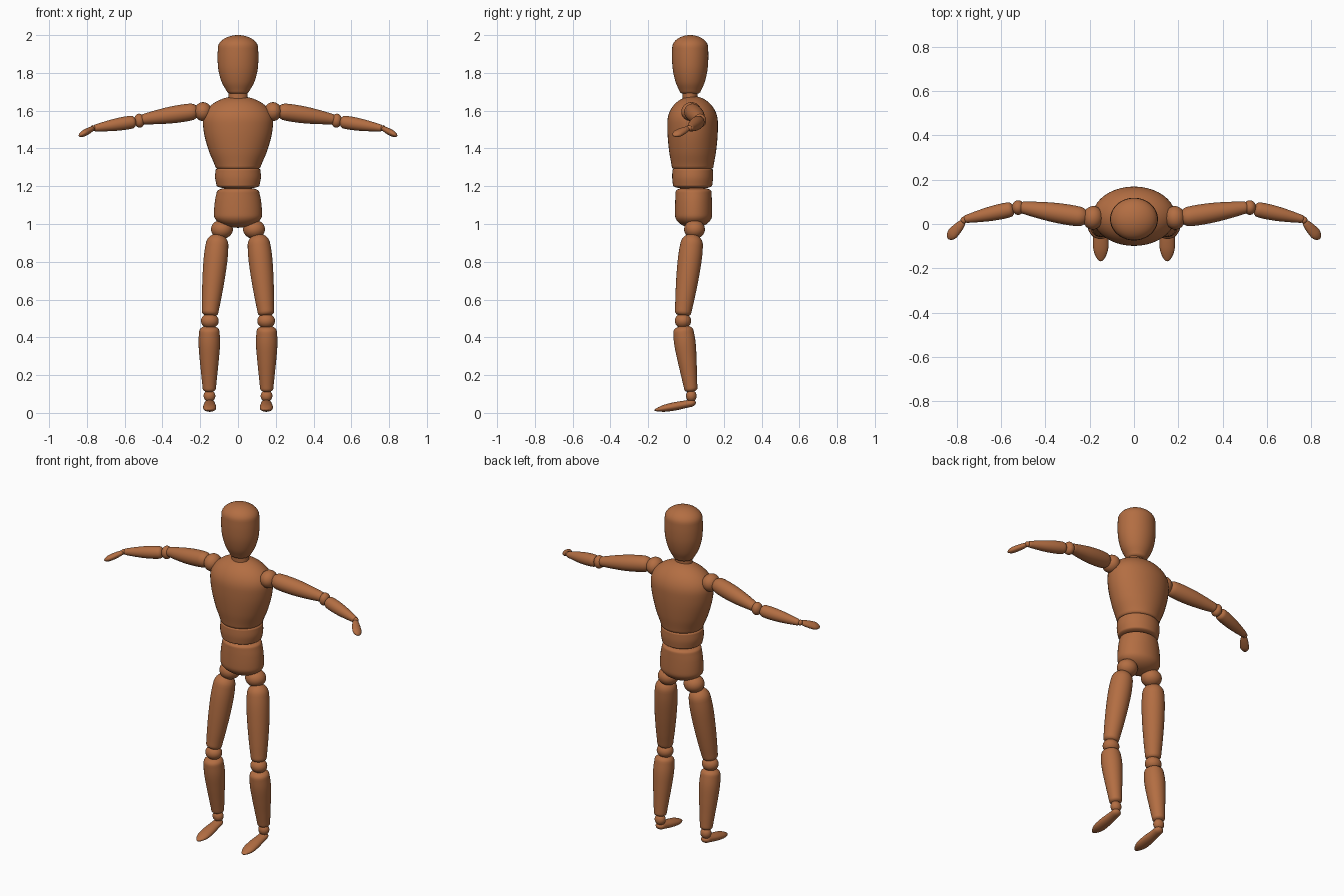
import bpy
import math
from mathutils import Vector

wood = bpy.data.materials.new("warm brown wood")
wood.diffuse_color = (0.45, 0.155, 0.055, 1)


def finish(name, verts, faces):
    mesh = bpy.data.meshes.new(name)
    mesh.from_pydata(verts, [], faces)
    mesh.validate()
    mesh.materials.append(wood)
    mesh.shade_smooth()
    ob = bpy.data.objects.new(name, mesh)
    bpy.context.collection.objects.link(ob)
    return ob


def spline(vals, t):
    """Catmull-Rom through evenly spaced values."""
    n = len(vals) - 1
    if n == 0:
        return vals[0]
    i = min(int(t * n), n - 1)
    f = t * n - i
    p1, p2 = vals[i], vals[i + 1]
    p0 = vals[i - 1] if i > 0 else p1
    p3 = vals[i + 2] if i + 2 <= n else p2
    return 0.5 * (2 * p1 + (p2 - p0) * f + (2 * p0 - 5 * p1 + 4 * p2 - p3) * f * f
                  + (3 * p1 - p0 - 3 * p2 + p3) * f ** 3)


def turned(name, p0, p1, a, b=None, ends=(0.1, 0.1), ref=(0, 1, 0), seg=40, rings=32):
    """Turned wooden piece from p0 to p1: half widths a and b along it, rounded ends."""
    p0, p1 = Vector(p0), Vector(p1)
    b = b or a
    w = (p1 - p0).normalized()
    v = Vector(ref)
    v = (v - w * v.dot(w)).normalized()
    u = v.cross(w)
    verts, faces = [p0], []
    for k in range(1, rings):
        t = (1 - math.cos(math.pi * k / rings)) / 2
        r = 1.0
        for d, e in ((t, ends[0]), (1 - t, ends[1])):
            if d < e:
                r *= math.sqrt(1 - (1 - d / e) ** 2)
        ra, rb = spline(a, t) * r, spline(b, t) * r
        c = p0.lerp(p1, t)
        for s in range(seg):
            g = 2 * math.pi * s / seg
            verts.append(c + u * ra * math.cos(g) + v * rb * math.sin(g))
    verts.append(p1)
    last = len(verts) - 1
    for s in range(seg):
        n = (s + 1) % seg
        faces.append((0, 1 + n, 1 + s))
        for k in range(rings - 2):
            q = 1 + k * seg
            faces.append((q + s, q + n, q + seg + n, q + seg + s))
        q = 1 + (rings - 2) * seg
        faces.append((q + s, q + n, last))
    return finish(name, verts, faces)


def ball(name, c, axis, length, a, b=None):
    """Joint ball, squashed along the limb axis."""
    c, d = Vector(c), Vector(axis).normalized() * length
    return turned(name, c - d, c + d, [a], [b or a], (0.5, 0.5), rings=20)


# Head and body
turned("head", (0, 0.022, 1.685), (0, 0.022, 2.0),
       [0.052, 0.085, 0.103, 0.108, 0.106, 0.102],
       [0.05, 0.076, 0.091, 0.096, 0.095, 0.092], (0.04, 0.2))
turned("neck", (0, 0.021, 1.64), (0, 0.021, 1.71), [0.05], [0.039], (0.1, 0.1))
turned("chest", (0, 0.035, 1.285), (0, 0.035, 1.677),
       [0.115, 0.153, 0.18, 0.188, 0.186], [0.108, 0.124, 0.133, 0.133, 0.13], (0.03, 0.35))
turned("waist", (0, 0.035, 1.185), (0, 0.035, 1.305),
       [0.11, 0.121, 0.117], [0.102, 0.108, 0.106], (0.15, 0.15))
turned("pelvis", (0, 0.04, 0.98), (0, 0.04, 1.195),
       [0.122, 0.127, 0.122, 0.108], [0.095, 0.098, 0.097, 0.094], (0.3, 0.1))

# Limbs, mirrored left and right
for side, s in (("left", 1), ("right", -1)):
    def P(x, y, z):
        return (s * x, y, z)

    # Leg
    ball(side + " hip joint", P(0.085, 0.045, 0.972), (0, 0, 1), 0.05, 0.058, 0.055)
    turned(side + " thigh", P(0.105, 0.037, 0.948), P(0.15, -0.018, 0.51),
           [0.056, 0.063, 0.06, 0.052, 0.042], ends=(0.12, 0.05))
    ball(side + " knee joint", P(0.149, -0.016, 0.487), (0, 0, 1), 0.04, 0.047, 0.043)
    turned(side + " shin", P(0.152, -0.018, 0.462), P(0.152, 0.028, 0.11),
           [0.052, 0.057, 0.051, 0.042, 0.034], ends=(0.08, 0.05))
    ball(side + " ankle joint", P(0.151, 0.028, 0.09), (0, 0, 1), 0.032, 0.031, 0.028)
    turned(side + " foot", P(0.15, 0.052, 0.056), P(0.15, -0.168, 0.014),
           [0.027, 0.029, 0.034, 0.034, 0.028], [0.019, 0.02, 0.022, 0.019, 0.013],
           (0.12, 0.3), ref=(0, 0, 1))

    # Arm
    ball(side + " shoulder joint", P(0.185, 0.028, 1.595), P(1, 0.1, 0), 0.046, 0.05, 0.053)
    turned(side + " upper arm", P(0.205, 0.027, 1.60), P(0.518, 0.077, 1.552),
           [0.042, 0.046, 0.044, 0.036, 0.026], ends=(0.14, 0.06))
    ball(side + " elbow joint", P(0.522, 0.074, 1.547), P(1, 0, -0.1), 0.028, 0.037, 0.033)
    turned(side + " forearm", P(0.54, 0.069, 1.543), P(0.768, 0.02, 1.506),
           [0.033, 0.035, 0.032, 0.025, 0.017], ends=(0.1, 0.06))
    ball(side + " wrist joint", P(0.767, 0.017, 1.507), P(1, -0.3, -0.2), 0.014, 0.016)
    turned(side + " hand", P(0.765, 0.014, 1.508), P(0.838, -0.066, 1.468),
           [0.012, 0.016, 0.017, 0.014], [0.014, 0.022, 0.026, 0.024], (0.15, 0.3))
